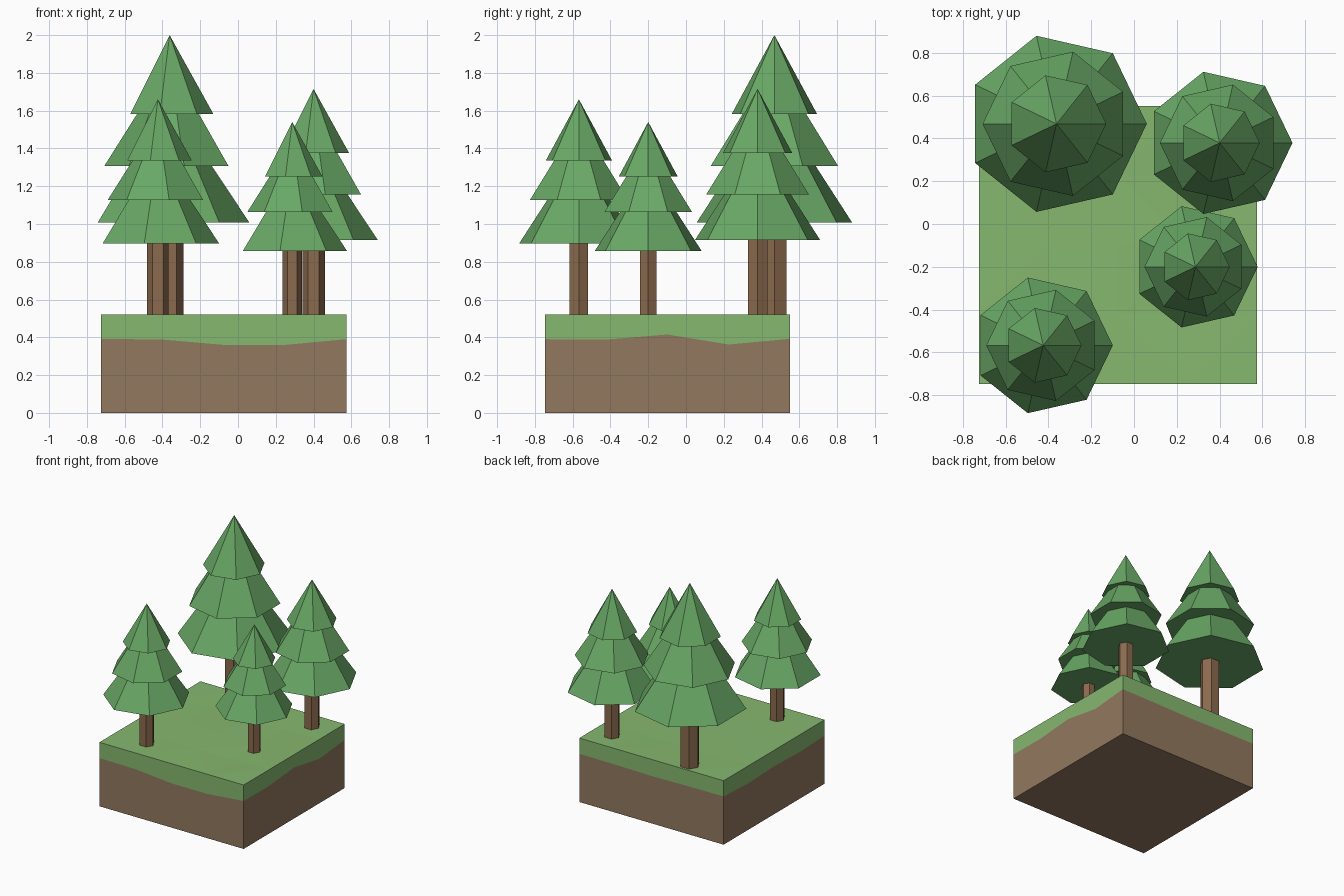
import bpy, bmesh, math, random

if "Cube" in bpy.data.objects:
    bpy.data.objects.remove(bpy.data.objects["Cube"])

random.seed(4)
GROUND = 0.52


def material(name, rgb):
    m = bpy.data.materials.new(name)
    m.diffuse_color = (*rgb, 1)
    m.use_nodes = True
    m.node_tree.nodes["Principled BSDF"].inputs["Base Color"].default_value = m.diffuse_color
    return m


GRASS = material("grass", (0.24, 0.48, 0.16))
DIRT = material("dirt", (0.29, 0.19, 0.117))
BARK = material("bark", (0.26, 0.147, 0.076))
LEAF = material("needles", (0.14, 0.39, 0.13))


def finish(bm, name, *mats):
    bmesh.ops.recalc_face_normals(bm, faces=bm.faces)
    me = bpy.data.meshes.new(name)
    bm.to_mesh(me)
    bm.free()
    for m in mats:
        me.materials.append(m)
    ob = bpy.data.objects.new(name, me)
    bpy.context.collection.objects.link(ob)
    return ob


def frustum(bm, x, y, n, phase, r1, z1, r2, z2):
    """Closed n-sided frustum, or a cone when r2 is 0."""
    def ring(r, z):
        return [bm.verts.new((x + r * math.cos(phase + i * math.tau / n),
                              y + r * math.sin(phase + i * math.tau / n), z))
                for i in range(n)]
    low = ring(r1, z1)
    bm.faces.new(low[::-1])
    if r2 == 0:
        tip = bm.verts.new((x, y, z2))
        for i in range(n):
            bm.faces.new((low[i], low[(i + 1) % n], tip))
    else:
        top = ring(r2, z2)
        bm.faces.new(top)
        for i in range(n):
            j = (i + 1) % n
            bm.faces.new((low[i], low[j], top[j], top[i]))


# Ground block: dirt below a wavy seam, grass above, faintly uneven top
X0, Y0, SIZE, N = -0.724, -0.747, 1.298, 4
bm = bmesh.new()
grid = {}
for i in range(N + 1):
    for j in range(N + 1):
        inner = 0 < i < N and 0 < j < N
        z = GROUND - (random.uniform(0, 0.008) if inner else 0)
        grid[i, j] = bm.verts.new((X0 + SIZE * i / N, Y0 + SIZE * j / N, z))
top = [bm.faces.new((grid[i, j], grid[i + 1, j], grid[i + 1, j + 1], grid[i, j + 1]))
       for i in range(N) for j in range(N)]
rim = ([grid[i, 0] for i in range(N)] + [grid[N, j] for j in range(N)]
       + [grid[N - i, N] for i in range(N)] + [grid[0, N - j] for j in range(N)])
seam_z = [0.392, 0.388, 0.360, 0.360,    # front
          0.390, 0.388, 0.415, 0.362,    # right
          0.392, 0.390, 0.385, 0.390,    # back
          0.392, 0.378, 0.390, 0.380]    # left
seam = [bm.verts.new((v.co.x, v.co.y, z)) for v, z in zip(rim, seam_z)]
foot = [bm.verts.new((v.co.x, v.co.y, 0)) for v in rim]
for a in range(len(rim)):
    b = (a + 1) % len(rim)
    bm.faces.new((seam[a], seam[b], rim[b], rim[a]))
    bm.faces.new((foot[a], foot[b], seam[b], seam[a])).material_index = 1
bm.faces.new(foot[::-1]).material_index = 1
bmesh.ops.triangulate(bm, faces=top)
finish(bm, "ground_block", GRASS, DIRT)

# Foliage tiers as fractions of tree height: base, rise, lower and upper radius
TIERS = [(0.330, 0.240, 0.2850, 0.126),
         (0.532, 0.220, 0.2335, 0.095),
         (0.717, 0.283, 0.1570, 0.0)]


def tree(label, x, y, h):
    # Six-sided trunk
    bm = bmesh.new()
    frustum(bm, x, y, 6, 0, 0.05 * h, GROUND - 0.02, 0.05 * h, GROUND + 0.4 * h)
    finish(bm, label + "_trunk", BARK)
    # Three seven-sided tiers, the middle one turned half a step
    bm = bmesh.new()
    for k, (base, rise, r1, r2) in enumerate(TIERS):
        z = GROUND + base * h
        frustum(bm, x, y, 7, math.pi * (k % 2), r1 * h, z, r2 * h, z + rise * h)
    finish(bm, label + "_foliage", LEAF)


tree("back_left_tree", -0.362, 0.468, 1.48)
tree("front_left_tree", -0.424, -0.567, 1.14)
tree("back_right_tree", 0.40, 0.379, 1.195)
tree("front_right_tree", 0.287, -0.20, 1.02)
